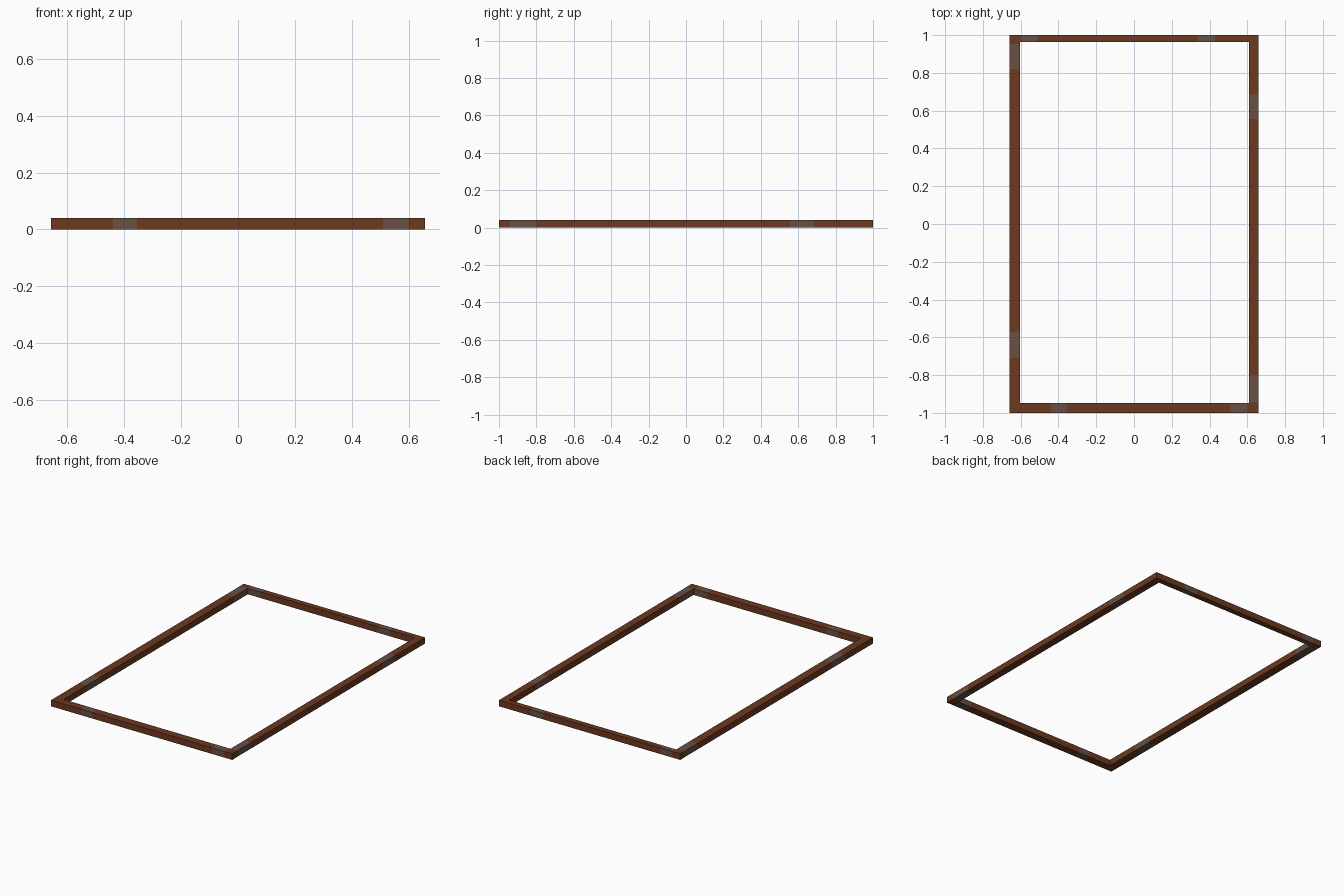
import bpy, bmesh

if "Cube" in bpy.data.objects:
    bpy.data.objects.remove(bpy.data.objects["Cube"])

def material(name, rgb):
    m = bpy.data.materials.new(name)
    m.diffuse_color = (*rgb, 1)
    m.use_nodes = True
    m.node_tree.nodes["Principled BSDF"].inputs["Base Color"].default_value = m.diffuse_color
    return m

wood = material("brown wood", (0.150, 0.041, 0.015))
worn = material("worn grey brown", (0.138, 0.080, 0.058))
H = 0.04

def bar(name, x0, x1, y0, y1, axis, bands):
    """Box rail, cut crosswise so the worn bands are real faces."""
    bm = bmesh.new()
    bmesh.ops.create_cube(bm, size=1)
    for v in bm.verts:
        v.co = (x1 if v.co.x > 0 else x0, y1 if v.co.y > 0 else y0, H if v.co.z > 0 else 0)
    normal = (1, 0, 0) if axis == 0 else (0, 1, 0)
    for band in bands:
        for c in band:
            bmesh.ops.bisect_plane(bm, geom=bm.verts[:] + bm.edges[:] + bm.faces[:],
                                   plane_co=(c * normal[0], c * normal[1], 0), plane_no=normal)
    bm.normal_update()
    for f in bm.faces:
        c = f.calc_center_median()[axis]
        if abs(f.normal[axis]) < 0.5 and any(a < c < b for a, b in bands):
            f.material_index = 1
    me = bpy.data.meshes.new(name)
    bm.to_mesh(me)
    bm.free()
    me.materials.append(wood)
    me.materials.append(worn)
    bpy.context.collection.objects.link(bpy.data.objects.new(name, me))

# long side rails
bar("left_rail", -0.658, -0.603, -1, 1, 1, [(0.82, 0.955), (-0.71, -0.57)])
bar("right_rail", 0.609, 0.658, -1, 1, 1, [(0.555, 0.685), (-0.945, -0.80)])
# short end rails between them
bar("front_rail", -0.603, 0.609, -1, -0.948, 0, [(-0.44, -0.355), (0.51, 0.60)])
bar("back_rail", -0.603, 0.609, 0.963, 1, 0, [(-0.60, -0.51), (0.34, 0.43)])
